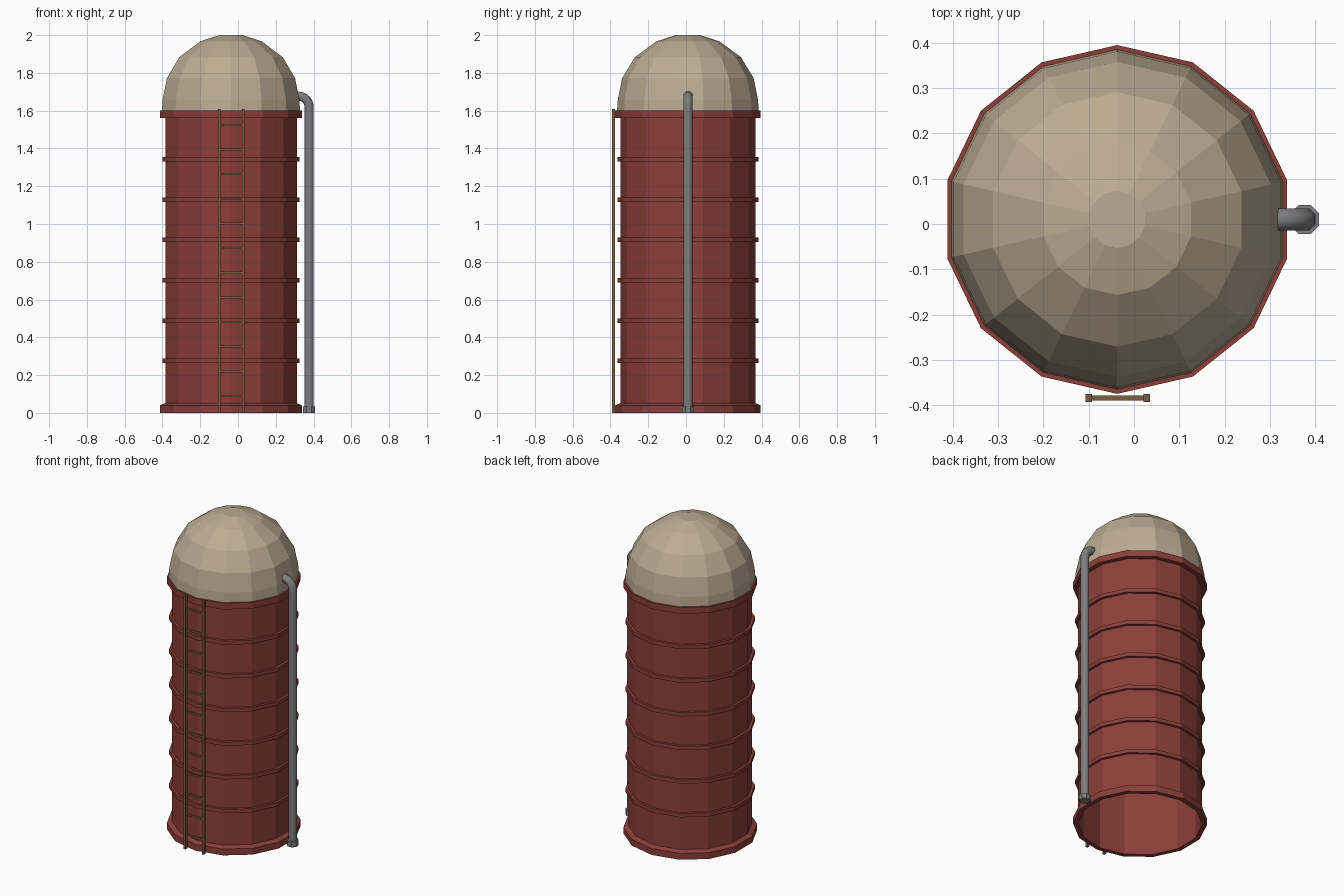
import bpy, bmesh
from math import sin, cos, pi
from mathutils import Vector

if "Cube" in bpy.data.objects:
    bpy.data.objects.remove(bpy.data.objects["Cube"])

CX, CY, SIDES = -0.037, 0.01, 14


def material(name, rgb):
    m = bpy.data.materials.new(name)
    m.diffuse_color = (*rgb, 1)
    m.use_nodes = True
    m.node_tree.nodes["Principled BSDF"].inputs["Base Color"].default_value = m.diffuse_color
    return m


RED = material("red_metal", (0.26, 0.05, 0.04))
CREAM = material("cream_metal", (0.50, 0.41, 0.29))
BROWN = material("brown_wood", (0.20, 0.11, 0.05))
GREY = material("pipe_grey", (0.21, 0.21, 0.22))


def finish(bm, name, mat, smooth=False):
    bmesh.ops.recalc_face_normals(bm, faces=bm.faces)
    for f in bm.faces:
        f.smooth = smooth and len(f.verts) == 4
    me = bpy.data.meshes.new(name)
    bm.to_mesh(me)
    bm.free()
    me.materials.append(mat)
    ob = bpy.data.objects.new(name, me)
    bpy.context.collection.objects.link(ob)
    return ob


def skin(bm, rings, loop=False):
    n = len(rings[0])
    pairs = list(zip(rings, rings[1:])) + ([(rings[-1], rings[0])] if loop else [])
    for a, b in pairs:
        for i in range(n):
            j = (i + 1) % n
            bm.faces.new((a[i], a[j], b[j], b[i]))


def lathe(name, profile, mat, center=(CX, CY), n=SIDES, phase=pi / 2,
          loop=False, cap_top=False, cap_bottom=False):
    bm = bmesh.new()
    rings = [[bm.verts.new((center[0] + r * cos(phase + 2 * pi * i / n),
                            center[1] + r * sin(phase + 2 * pi * i / n), z))
              for i in range(n)] for r, z in profile]
    skin(bm, rings, loop)
    if cap_top:
        bm.faces.new(rings[-1])
    if cap_bottom:
        bm.faces.new(rings[0])
    return finish(bm, name, mat)


def box(name, center, size, mat):
    bm = bmesh.new()
    bmesh.ops.create_cube(bm, size=1)
    for v in bm.verts:
        v.co = Vector(center) + Vector(size) * v.co
    return finish(bm, name, mat)


# Silo wall, open underneath
R = 0.357
lathe("silo_wall", [(R, 0), (R, 1.6)], RED)

# Base band, hoops and top band
lathe("base_band", [(R, 0), (0.385, 0), (0.385, 0.04), (R, 0.052)], RED, loop=True)
for k in range(6):
    z = 0.275 + 0.2135 * k
    lathe(f"hoop_{k + 1}", [(R, z - 0.012), (0.373, z - 0.012),
                            (0.373, z + 0.012), (R, z + 0.012)], RED, loop=True)
lathe("top_band", [(R, 1.56), (0.385, 1.56), (0.385, 1.6), (R, 1.6)], RED, loop=True)

# Faceted dome roof
lathe("dome_roof", [(0.375, 1.6), (0.371, 1.66), (0.348, 1.772), (0.281, 1.883),
                    (0.167, 1.967), (0.063, 2.0)], CREAM, cap_top=True)

# Ladder
LX, LY = -0.036, -0.384
for side, name in ((-1, "ladder_rail_left"), (1, "ladder_rail_right")):
    box(name, (LX + side * 0.064, LY, 0.805), (0.014, 0.018, 1.61), BROWN)
for k in range(12):
    box(f"ladder_rung_{k + 1}", (LX, LY, 0.09 + 0.1304 * k), (0.128, 0.011, 0.011), BROWN)

# Fill pipe: upright with an elbow into the dome
PX, PR, BEND = 0.377, 0.024, 0.058
path = [(PX, 0.0, 0.0)]
path += [(PX - BEND + BEND * cos(a), 1.619 + BEND * sin(a), a)
         for a in (pi / 2 * i / 6 for i in range(7))]
path.append((0.29, 1.677, pi / 2))
bm = bmesh.new()
rings = []
for x, z, a in path:
    ring = []
    for i in range(8):
        t = 2 * pi * i / 8 + pi / 8
        u, v = PR / cos(pi / 8) * cos(t), PR / cos(pi / 8) * sin(t)
        ring.append(bm.verts.new((x + u * cos(a), CY + v, z + u * sin(a))))
    rings.append(ring)
skin(bm, rings)
bm.faces.new(rings[0])
bm.faces.new(rings[-1])
finish(bm, "fill_pipe", GREY, smooth=True)

# Pipe foot
lathe("pipe_foot", [(0.0345, 0), (0.0345, 0.034)], GREY, center=(PX, CY), n=8,
      phase=pi / 8, cap_top=True, cap_bottom=True)
